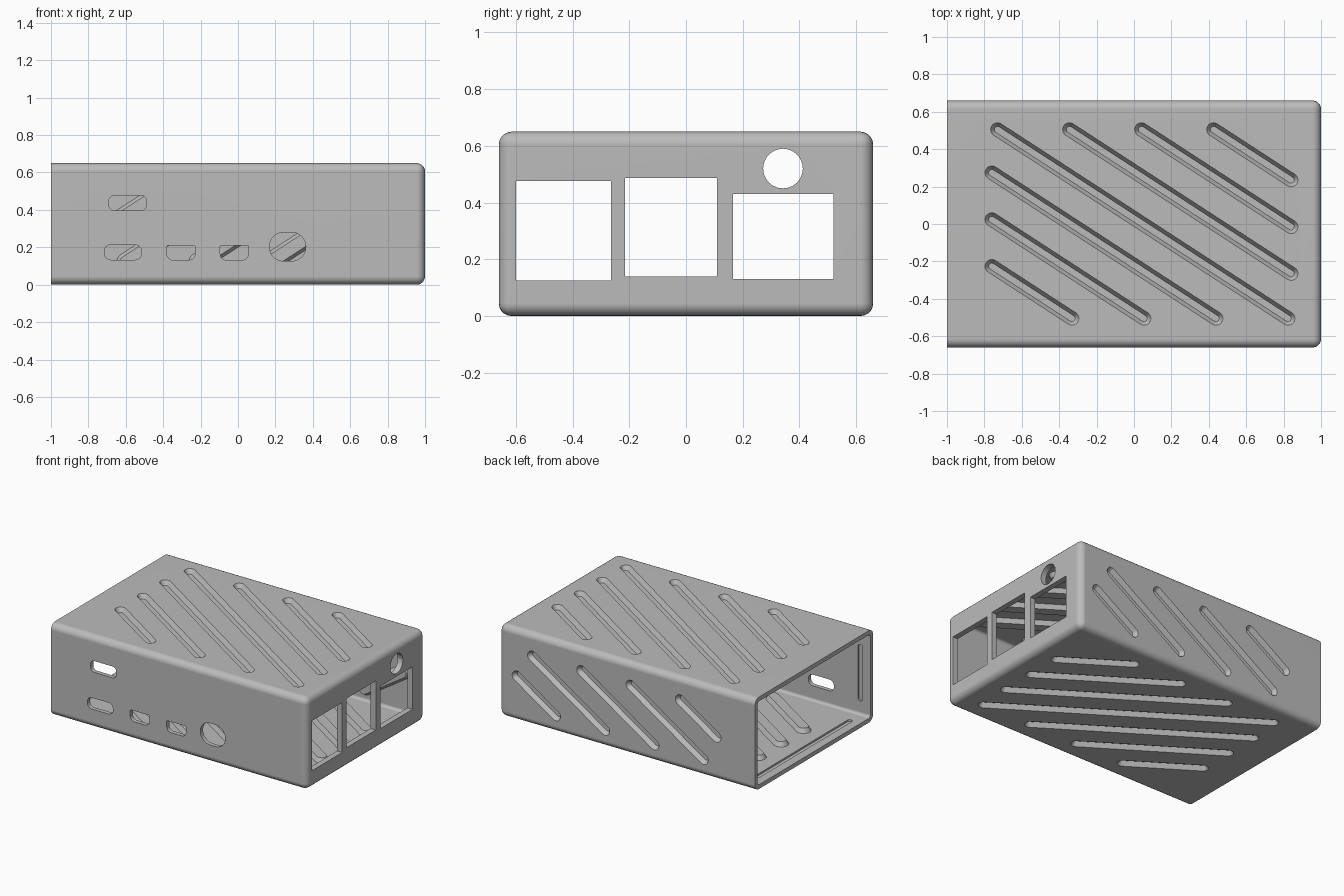
import bpy, bmesh
from math import sin, cos, pi, atan, hypot

if "Cube" in bpy.data.objects:
    bpy.data.objects.remove(bpy.data.objects["Cube"], do_unlink=True)

HX, HY, H = 1.0, 0.66, 0.65      # half length, half width, height
WALL, END_WALL, FILLET = 0.03, 0.04, 0.045
SLOPE, PITCH = -0.65, 0.385      # vent direction and spacing

# Face frames: (u, v) on the face, w is depth inward
FRAMES = {
    "top": lambda u, v, w: (u, v, H - w),
    "bottom": lambda u, v, w: (u, v, w),
    "back": lambda u, v, w: (-u, HY - w, v),
    "front": lambda u, v, w: (u, w - HY, v),
    "end": lambda u, v, w: (HX - w, u, v),
}


def outline(cx, cy, w, h, r, r_low=None, angle=0.0, steps=6):
    """Rounded rectangle, optionally rotated, with its own lower radius."""
    pts = []
    r_low = r if r_low is None else r_low
    for q, (sx, sy) in enumerate([(1, 1), (-1, 1), (-1, -1), (1, -1)]):
        rad = r if sy > 0 else r_low
        for i in range(steps + 1):
            a = (q + i / steps) * pi / 2
            x = sx * (w / 2 - rad) + rad * cos(a)
            y = sy * (h / 2 - rad) + rad * sin(a)
            pts.append((cx + x * cos(angle) - y * sin(angle),
                        cy + x * sin(angle) + y * cos(angle)))
    return pts


def loft(bm, frame, ring0, w0, ring1, w1):
    """Closed solid between two matching outlines at two depths."""
    place = FRAMES[frame]
    a = [bm.verts.new(place(u, v, w0)) for u, v in ring0]
    b = [bm.verts.new(place(u, v, w1)) for u, v in ring1]
    bm.faces.new(a)
    bm.faces.new(b)
    for i in range(len(a)):
        j = (i + 1) % len(a)
        bm.faces.new((a[i], a[j], b[j], b[i]))


def make(name, bm):
    bmesh.ops.remove_doubles(bm, verts=bm.verts, dist=1e-5)
    bmesh.ops.recalc_face_normals(bm, faces=bm.faces)
    me = bpy.data.meshes.new(name)
    bm.to_mesh(me)
    bm.free()
    ob = bpy.data.objects.new(name, me)
    bpy.context.collection.objects.link(ob)
    return ob


def vents(u0, v0, first, last, umin, umax, vmin, vmax):
    """Parallel diagonal segments clipped to a rectangle."""
    for k in range(first, last + 1):
        start = u0 + k * PITCH
        ua = max(umin, start)
        ub = min(umax, start + (vmin - vmax) / SLOPE)
        yield (ua, v0 + SLOPE * (ua - start), ub, v0 + SLOPE * (ub - start))


def capsule(seg, r):
    ua, va, ub, vb = seg
    length = hypot(ub - ua, vb - va) + 2 * r
    return outline((ua + ub) / 2, (va + vb) / 2, length, 2 * r, r * 0.999,
                   angle=atan(SLOPE))


# Outer body with rounded edges everywhere but the open end
bm = bmesh.new()
bmesh.ops.create_cube(bm, size=1)
for v in bm.verts:
    v.co = (v.co.x * 2 * HX, v.co.y * 2 * HY, (v.co.z + 0.5) * H)
edges = [e for e in bm.edges if any(v.co.x > 0 for v in e.verts)]
bmesh.ops.bevel(bm, geom=edges, offset=FILLET, segments=5, profile=0.5,
                affect='EDGES', clamp_overlap=True)
case = make("case_shell", bm)

# Hollow interior
cavity_bm = bmesh.new()
ring = outline(0, H / 2, 2 * (HY - WALL), H - 2 * WALL, 0.02)
loft(cavity_bm, "end", ring, END_WALL, ring, 2.2)
cavity = make("cavity_cutter", cavity_bm)

# Pressed-in vents: ribs inside, grooves outside
ribs, grooves = bmesh.new(), bmesh.new()
layout = [("top", seg) for seg in vents(-0.73, 0.505, -3, 3, -0.76, 0.84, -0.505, 0.505)]
layout += [("bottom", seg) for _, seg in layout]
layout += [("back", seg) for seg in vents(-0.74, 0.49, -1, 3, -0.86, 0.70, 0.12, 0.49)]
for frame, seg in layout:
    loft(ribs, frame, capsule(seg, 0.055), WALL - 0.01, capsule(seg, 0.033), WALL + 0.03)
    loft(grooves, frame, capsule(seg, 0.043), -0.01, capsule(seg, 0.017), 0.03)
rib_ob = make("vent_ribs", ribs)
groove_ob = make("vent_groove_cutter", grooves)

# Port openings
ports = bmesh.new()


def port(frame, *shape):
    ring = outline(*shape)
    loft(ports, frame, ring, -0.05, ring, 0.08)


port("front", -0.59, 0.437, 0.20, 0.08, 0.028)
port("front", -0.615, 0.173, 0.20, 0.08, 0.035)
for x in (-0.305, -0.02):
    port("front", x, 0.17, 0.15, 0.077, 0.004, 0.033)
port("front", 0.265, 0.203, 0.195, 0.154, 0.0765)
for y0, y1, z0, z1 in [(-0.6, -0.265, 0.125, 0.477),
                       (-0.215, 0.11, 0.14, 0.487),
                       (0.165, 0.52, 0.13, 0.43)]:
    port("end", (y0 + y1) / 2, (z0 + z1) / 2, y1 - y0, z1 - z0, 0.001)
port("end", 0.342, 0.52, 0.14, 0.14, 0.0699)
port_ob = make("port_cutter", ports)

# Catch grooves just inside the open end
catches = bmesh.new()
for frame, u, v, length in [("top", -0.92, 0, 1.06), ("bottom", -0.92, 0, 1.06),
                            ("front", -0.92, H / 2, 0.4), ("back", 0.92, H / 2, 0.4)]:
    ring = outline(u, v, 0.036, length, 0.0175)
    loft(catches, frame, ring, WALL - 0.012, ring, WALL + 0.02)
catch_ob = make("catch_cutter", catches)

# Combine everything and bake the result
steps = [(cavity, 'DIFFERENCE'), (rib_ob, 'UNION'), (groove_ob, 'DIFFERENCE'),
         (port_ob, 'DIFFERENCE'), (catch_ob, 'DIFFERENCE')]
for ob, op in steps:
    mod = case.modifiers.new(ob.name, 'BOOLEAN')
    mod.object, mod.operation, mod.solver = ob, op, 'EXACT'
graph = bpy.context.evaluated_depsgraph_get()
baked = bpy.data.meshes.new_from_object(case.evaluated_get(graph))
case.modifiers.clear()
case.data = baked
for ob, _ in steps:
    bpy.data.objects.remove(ob, do_unlink=True)

# Plastic colour
mat = bpy.data.materials.new("grey_plastic")
mat.use_nodes = True
colour = (0.5, 0.5, 0.5, 1)
mat.diffuse_color = colour
mat.node_tree.nodes["Principled BSDF"].inputs["Base Color"].default_value = colour
case.data.materials.clear()
case.data.materials.append(mat)

# Smooth fillets, crisp edges
bpy.ops.object.select_all(action='DESELECT')
case.select_set(True)
bpy.context.view_layer.objects.active = case
bpy.ops.object.shade_smooth_by_angle(angle=pi / 6)
weighted = case.modifiers.new("weighted_normals", 'WEIGHTED_NORMAL')
weighted.keep_sharp = True
